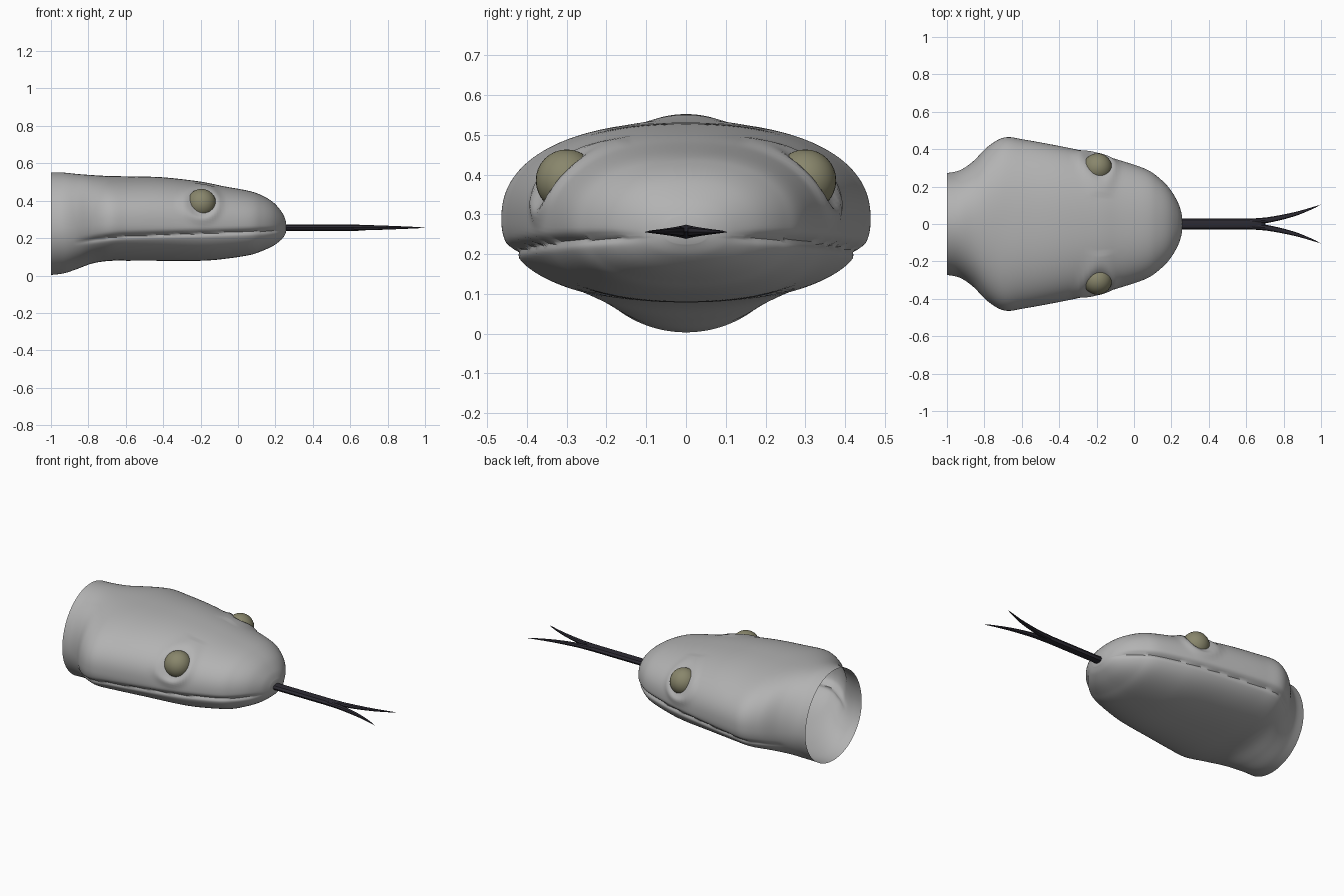
import bpy, bmesh, math
from mathutils import Vector

cube = bpy.data.objects.get("Cube")
if cube:
    bpy.data.objects.remove(cube)


def material(name, rgb):
    m = bpy.data.materials.new(name)
    m.use_nodes = True
    m.diffuse_color = (*rgb, 1)
    m.node_tree.nodes["Principled BSDF"].inputs["Base Color"].default_value = (*rgb, 1)
    return m


skin_grey = material("skin grey", (0.45, 0.45, 0.45))
eye_olive = material("eye olive", (0.25, 0.24, 0.15))
tongue_black = material("tongue black", (0.025, 0.023, 0.032))


def spline(rows, steps):
    """Smooth curve through rows of any width."""
    pts = [Vector(r) for r in rows]
    out = []
    for i in range(len(pts) - 1):
        a, b, c, d = pts[max(i - 1, 0)], pts[i], pts[i + 1], pts[min(i + 2, len(pts) - 1)]
        for s in range(steps):
            t = s / steps
            out.append(b + (c - a) * (t / 2) + (a * 2 - b * 5 + c * 4 - d) * (t * t / 2)
                       + (b * 3 - a - c * 3 + d) * (t ** 3 / 2))
    return out + [pts[-1]]


def loft(name, rings, mat, angle, cap_start=False, tip=None):
    """Skin a list of closed rings; optionally cap the start and close onto a tip."""
    bm = bmesh.new()
    vr = [[bm.verts.new(p) for p in ring] for ring in rings]
    n = len(vr[0])
    for a, b in zip(vr, vr[1:]):
        for i in range(n):
            j = (i + 1) % n
            bm.faces.new((a[i], a[j], b[j], b[i]))
    if cap_start:
        bm.faces.new(list(reversed(vr[0])))
    if tip:
        t = bm.verts.new(tip)
        for i in range(n):
            bm.faces.new((vr[-1][i], vr[-1][(i + 1) % n], t))
    me = bpy.data.meshes.new(name)
    bm.to_mesh(me)
    bm.free()
    me.materials.append(mat)
    ob = bpy.data.objects.new(name, me)
    bpy.context.collection.objects.link(ob)
    smooth(ob, angle)
    return ob


def smooth(ob, angle):
    bpy.ops.object.select_all(action='DESELECT')
    ob.select_set(True)
    bpy.context.view_layer.objects.active = ob
    bpy.ops.object.shade_smooth_by_angle(angle=math.radians(angle))


# Head stations: x, half width, top, bottom
HEAD = [(-1, .272, .552, .003), (-.93, .288, .55, .012), (-.86, .335, .543, .035),
        (-.78, .415, .537, .064), (-.69, .463, .532, .078), (-.58, .45, .53, .079),
        (-.4, .417, .525, .079), (-.2, .375, .502, .079), (-.08, .342, .478, .088),
        (.06, .295, .452, .109), (.13, .25, .427, .132), (.19, .19, .39, .16),
        (.235, .115, .338, .195), (.255, .055, .295, .225)]
EYE = Vector((-.195, .3, .385))
EYE_R = .078


def mouth_z(x):
    return .242 - .035 * max(0, min(1, (.2 - x) / 1.0)) - .2 * max(0, -.6 - x) ** 1.5


def head_point(x, w, top, bot, a):
    # Rounded oval section, squarer in the head than in the neck
    n = 2 + .3 * max(0, min(1, (x + .95) / .25))
    c, s = math.cos(a), math.sin(a)
    mid = bot + (top - bot) * .46
    y = w * math.copysign(abs(c) ** (2 / n), c)
    z = mid + (top - mid if s > 0 else mid - bot) * math.copysign(abs(s) ** (2 / n), s)
    # Mouth crease with the lower jaw tucked in below it
    side = max(0, min(1, (x + .88) / .12)) * max(0, min(1, (.25 - x) / .06))
    d = z - mouth_z(x)
    inset = .014 * math.exp(-(d / .013) ** 2)
    if d < 0:
        inset += .008 * math.exp(d / .08)
    k = 1 - side * inset / max(w, .1)
    p = Vector((x, y * k, z))
    # Raised rim around each eye socket
    e = Vector((EYE.x, math.copysign(EYE.y, y), EYE.z))
    r = math.hypot(p.x - e.x, p.z - e.z)
    if s > -.2 and abs(y) > .15:
        rim = .012 * math.exp(-((r - .088) / .022) ** 2) - .012 * math.exp(-(r / .06) ** 2)
        p += Vector((0, math.copysign(.8, y), .5)) * rim
    return p


SEG = 160
rings = [[head_point(*row, 2 * math.pi * i / SEG) for i in range(SEG)]
         for row in spline(HEAD, 8)]
loft("head", rings, skin_grey, 60, tip=(.26, 0, .258))

# Eyes
for side, label in ((1, "left"), (-1, "right")):
    bpy.ops.mesh.primitive_uv_sphere_add(segments=32, ring_count=16, radius=EYE_R,
                                         location=(EYE.x, side * EYE.y, EYE.z))
    eye = bpy.context.object
    eye.name = label + "_eye"
    eye.data.materials.append(eye_olive)
    smooth(eye, 60)


# Tongue: a round stem and two tapering, curved prongs
def tube(name, rows, tip=None):
    rings = [[(x, y + ry * math.cos(k * math.pi / 4), .256 + rz * math.sin(k * math.pi / 4))
              for k in range(8)] for x, y, ry, rz in rows]
    loft(name, rings, tongue_black, 40, cap_start=True, tip=tip)


tube("tongue_stem", [(.15, 0, .029, .018), (.64, 0, .029, .018)], tip=(.71, 0, .256))
for side, label in ((1, "left"), (-1, "right")):
    path = spline([(.62, side * .014, .015, .015), (.72, side * .022, .015, .013),
                   (.86, side * .053, .011, .008), (.97, side * .091, .004, .003)], 5)
    tube("tongue_prong_" + label, path, tip=(1, side * .105, .255))
